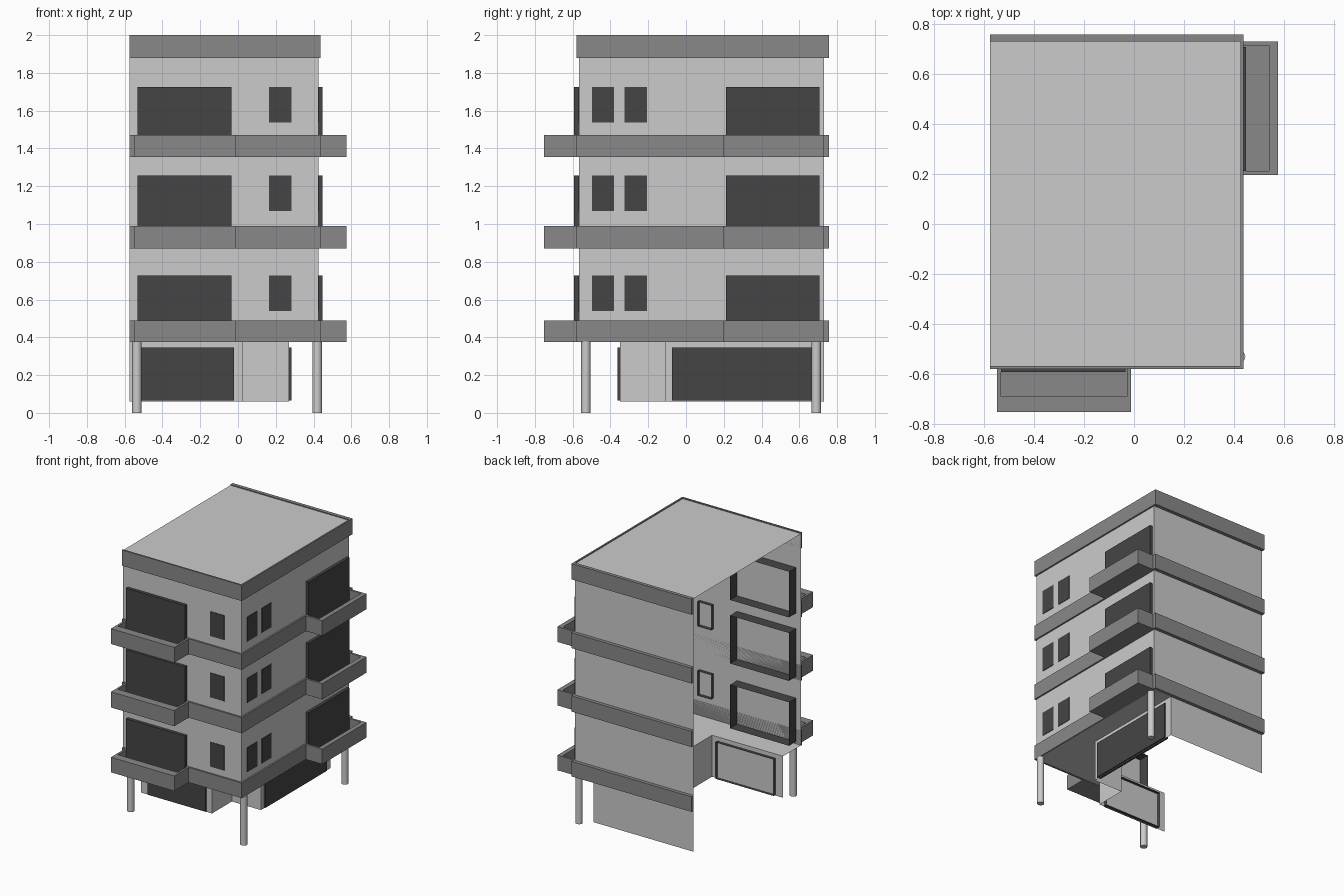
import bpy, bmesh, math

if "Cube" in bpy.data.objects:
    bpy.data.objects.remove(bpy.data.objects["Cube"])


def material(name, g):
    m = bpy.data.materials.new(name)
    m.diffuse_color = (g, g, g, 1)
    m.use_nodes = True
    m.node_tree.nodes["Principled BSDF"].inputs["Base Color"].default_value = m.diffuse_color
    return m


TRIM = material("trim_grey", 0.25)
DARK = material("window_dark", 0.06)


def make(name, bm, mat=None):
    me = bpy.data.meshes.new(name)
    bm.to_mesh(me)
    bm.free()
    ob = bpy.data.objects.new(name, me)
    bpy.context.collection.objects.link(ob)
    if mat:
        me.materials.append(mat)
    return ob


def sheet(bm, path, z0, z1):
    """Upright open wall following a plan path."""
    lo = [bm.verts.new((x, y, z0)) for x, y in path]
    hi = [bm.verts.new((x, y, z1)) for x, y in path]
    for i in range(len(path) - 1):
        bm.faces.new((lo[i], lo[i + 1], hi[i + 1], hi[i]))


def flat(bm, path, z):
    bm.faces.new([bm.verts.new((x, y, z)) for x, y in path])


def prism(bm, path, z0, z1):
    """Closed solid with a plan outline."""
    f = bm.faces.new([bm.verts.new((x, y, z0)) for x, y in path])
    ext = bmesh.ops.extrude_face_region(bm, geom=[f], use_keep_orig=True)
    for v in ext["geom"]:
        if isinstance(v, bmesh.types.BMVert):
            v.co.z = z1
    bmesh.ops.recalc_face_normals(bm, faces=bm.faces)


def window(name, side, a0, a1, z0, z1, outer, depth):
    """Shallow box, open towards the inside of the building."""
    inner = outer + depth if side == "front" else outer - depth
    bm = bmesh.new()

    def pt(a, d, z):
        return bm.verts.new((a, d, z) if side == "front" else (d, a, z))
    rect = [(a0, z0), (a1, z0), (a1, z1), (a0, z1)]
    out = [pt(a, outer, z) for a, z in rect]
    inn = [pt(a, inner, z) for a, z in rect]
    bm.faces.new(out)
    for i in range(4):
        j = (i + 1) % 4
        bm.faces.new((out[j], out[i], inn[i], inn[j]))
    make(name, bm, DARK)


# plan dimensions
L, R, F, B = -0.575, 0.425, -0.567, 0.73
SLAB = 0.377
upper = [(L, F), (R, F), (R, B), (L, B)]
lower = [(L, -0.35), (0.025, -0.35), (0.025, -0.11), (0.27, -0.11), (0.27, B), (L, B)]

# shell: upper walls, roof, overhang and recessed ground walls (left side open)
bm = bmesh.new()
sheet(bm, upper, SLAB, 1.993)
make("upper_walls", bm)
bm = bmesh.new()
flat(bm, upper, 1.993)
make("roof", bm)
bm = bmesh.new()
flat(bm, upper[:3] + lower[4::-1], SLAB)
make("overhang", bm)
bm = bmesh.new()
sheet(bm, lower, 0.06, SLAB)
make("ground_walls", bm)

# trim bands wrapping three sides
band = [(L, -0.58), (0.437, -0.58), (0.437, 0.757), (L, 0.757)] + upper[::-1]
floors = [(0.375, 0.49), (0.87, 0.99), (1.355, 1.472)]
for i, (z0, z1) in enumerate(floors + [(1.88, 2.0)]):
    bm = bmesh.new()
    prism(bm, band, z0, z1)
    make("roof_band" if i == 3 else f"floor_band_{i + 1}", bm, TRIM)


def balcony(name, side, a0, a1, wall, outer, inner, z0, z1):
    t = 0.016
    rail = [(a0, wall), (a0, outer), (a1, outer), (a1, wall),
            (a1 - t, wall), (a1 - t, inner), (a0 + t, inner), (a0 + t, wall)]
    base = rail[4:]
    if side == "right":
        rail = [(y, x) for x, y in rail]
        base = [(y, x) for x, y in base]
    bm = bmesh.new()
    prism(bm, rail, z0, z1)
    prism(bm, base, z0, z0 + 0.02)
    make(name, bm, TRIM)


# balconies and windows on each storey
for i, ((z0, z1), top) in enumerate(zip(floors, (0.727, 1.256, 1.724)), 1):
    balcony(f"front_balcony_{i}", "front", -0.547, -0.012, -0.58, -0.752, -0.69, z0, z1)
    balcony(f"right_balcony_{i}", "right", 0.195, 0.73, 0.437, 0.575, 0.54, z0, z1)
    window(f"front_balcony_window_{i}", "front", -0.532, -0.034, z0 + 0.02, top, -0.592, 0.11)
    window(f"right_balcony_window_{i}", "right", 0.211, 0.708, z0 + 0.02, top, 0.447, 0.11)
    window(f"front_small_window_{i}", "front", 0.165, 0.283, top - 0.187, top, F - 0.004, 0.03)
    for j, y in enumerate((-0.498, -0.325), 1):
        window(f"right_small_window_{i}_{j}", "right", y, y + 0.118, top - 0.187, top, R + 0.004, 0.03)

# ground floor windows
window("front_ground_window", "front", -0.51, -0.02, 0.065, 0.345, -0.362, 0.035)
window("right_ground_window", "right", -0.073, 0.672, 0.065, 0.345, 0.282, 0.035)

# round columns under the overhang corners
for i, (x, y) in enumerate([(-0.535, -0.53), (0.42, -0.53), (0.42, 0.69)], 1):
    bpy.ops.mesh.primitive_cylinder_add(vertices=16, radius=0.025, depth=SLAB,
                                        location=(x, y, SLAB / 2))
    bpy.context.object.name = f"column_{i}"
    bpy.ops.object.shade_smooth_by_angle(angle=math.radians(40))
